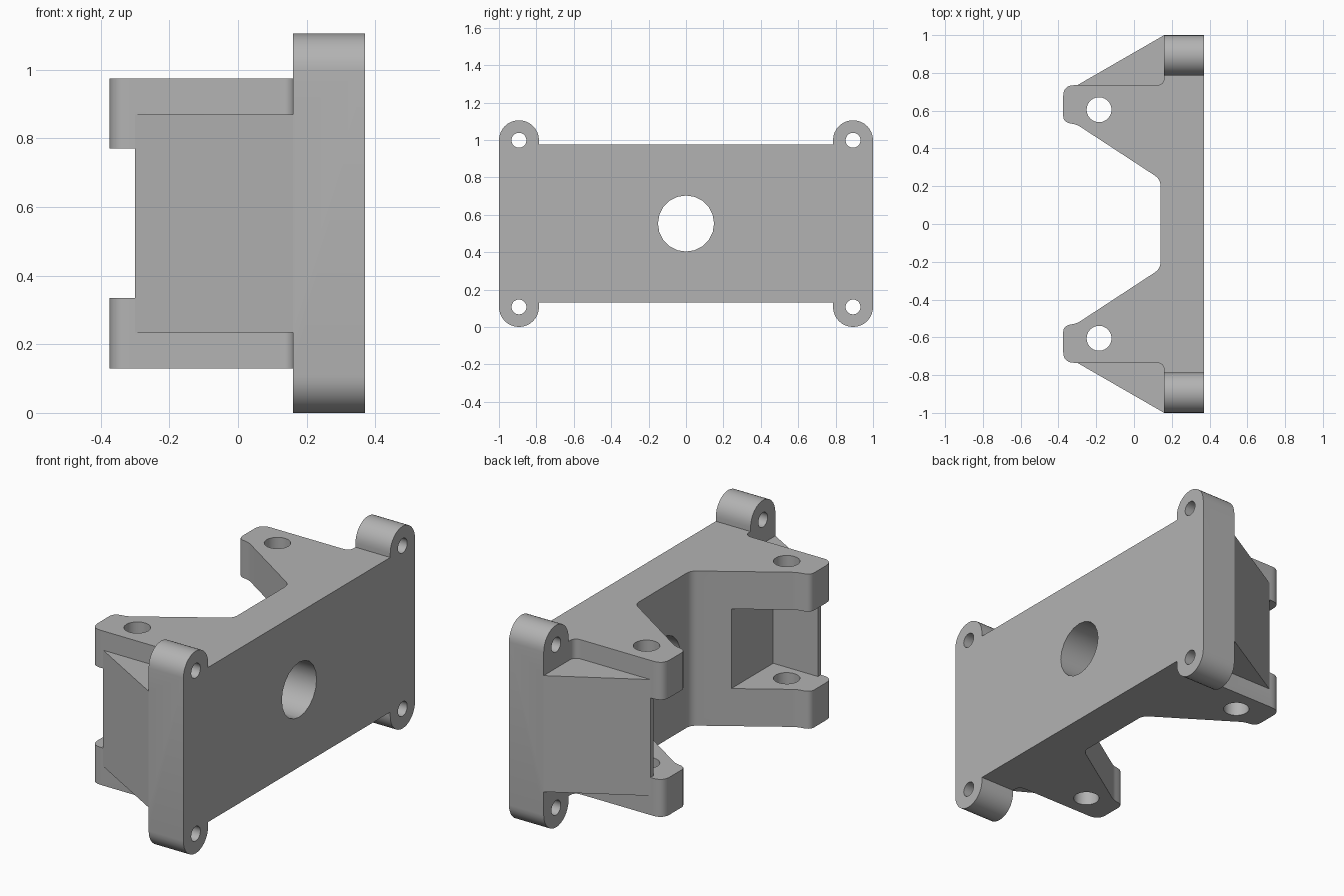
import bpy
import bmesh
import math
from mathutils import Vector, Matrix

default = bpy.data.objects.get("Cube")
if default:
    bpy.data.objects.remove(default, do_unlink=True)

grey = bpy.data.materials.new("matte grey")
grey.use_nodes = True
colour = (0.45, 0.45, 0.45, 1)
grey.diffuse_color = colour
grey.node_tree.nodes["Principled BSDF"].inputs["Base Color"].default_value = colour


def prism(name, outline, low, high, axis="Z"):
    """Extrude a 2D outline along Z (x, y points) or X (y, z points)."""
    bm = bmesh.new()
    place = (lambda p: (p[0], p[1], low)) if axis == "Z" else (lambda p: (low, p[0], p[1]))
    face = bm.faces.new([bm.verts.new(place(p)) for p in outline])
    grown = bmesh.ops.extrude_face_region(bm, geom=[face])["geom"]
    shift = Vector((0, 0, high - low)) if axis == "Z" else Vector((high - low, 0, 0))
    bmesh.ops.translate(bm, vec=shift, verts=[v for v in grown if isinstance(v, bmesh.types.BMVert)])
    bmesh.ops.recalc_face_normals(bm, faces=bm.faces)
    mesh = bpy.data.meshes.new(name)
    bm.to_mesh(mesh)
    bm.free()
    mesh.materials.append(grey)
    obj = bpy.data.objects.new(name, mesh)
    bpy.context.collection.objects.link(obj)
    return obj


def circle(cx, cy, radius, sides, start=0.0, sweep=2 * math.pi):
    closed = sweep > 6
    count = sides if closed else sides + 1
    return [(cx + radius * math.cos(start + sweep * i / sides),
             cy + radius * math.sin(start + sweep * i / sides)) for i in range(count)]


def rounded(corners):
    """Soften each (x, y, cut) corner with a short curve."""
    points = []
    for i, (x, y, cut) in enumerate(corners):
        here = Vector((x, y))
        if not cut:
            points.append((x, y))
            continue
        before = Vector(corners[i - 1][:2])
        after = Vector(corners[(i + 1) % len(corners)][:2])
        a = here + (before - here).normalized() * cut
        b = here + (after - here).normalized() * cut
        for k in range(7):
            t = k / 6
            points.append(tuple(a * (1 - t) ** 2 + here * 2 * t * (1 - t) + b * t * t))
    return points


def combine(target, other, operation):
    mod = target.modifiers.new("combine", "BOOLEAN")
    mod.operation = operation
    mod.solver = "EXACT"
    mod.object = other
    bpy.context.view_layer.objects.active = target
    bpy.ops.object.modifier_apply(modifier=mod.name)
    bpy.data.objects.remove(other, do_unlink=True)


def flip(points):
    return [(x, -y) for x, y in reversed(points)]


# Face plate with four rounded ears
R, EAR_Y, EAR_LOW, EAR_HIGH = 0.107, 0.893, 0.107, 0.998
LOW, HIGH = 0.13, 0.975
top_ear = circle(EAR_Y, EAR_HIGH, R, 16, 0, math.pi) + [(EAR_Y - R, HIGH)]
bottom_ear = [(EAR_Y - R, LOW)] + circle(EAR_Y, EAR_LOW, R, 16, math.pi, math.pi)
side = bottom_ear + top_ear
outline = side + [(-y, z) for y, z in reversed(side)]
plate = prism("mounting_bracket", outline, 0.16, 0.37, "X")

# Twin arms, slotted into upper and lower lugs
half = rounded([(0.16, 0.79, 0), (0.16, 0.735, 0.04), (-0.375, 0.735, 0.06),
                (-0.375, 0.54, 0.035), (-0.30, 0.525, 0.02),
                (0.14, 0.237, 0.035), (0.14, 0, 0)])
arms = prism("arms", half + flip(half[:-1]), LOW, HIGH)
slot = prism("slot", [(-0.5, -0.85), (-0.03, -0.85), (-0.03, 0.85), (-0.5, 0.85)], 0.335, 0.77)
combine(arms, slot, "DIFFERENCE")
combine(plate, arms, "UNION")

# Sloping side gussets
gusset = [(0.16, 1.0), (-0.30, 0.735), (-0.30, 0.71), (0.16, 0.71)]
for shape in (gusset, flip(gusset)):
    combine(plate, prism("gusset", shape, 0.235, 0.87), "UNION")

# Centre bore, ear bolt holes and vertical pin holes
combine(plate, prism("bore", circle(0, 0.553, 0.15, 20), 0, 0.5, "X"), "DIFFERENCE")
for s in (-1, 1):
    for z in (EAR_LOW, EAR_HIGH):
        combine(plate, prism("bolt_hole", circle(s * EAR_Y, z, 0.04, 20), 0.1, 0.5, "X"), "DIFFERENCE")
    combine(plate, prism("pin_hole", circle(-0.185, s * 0.605, 0.066, 24), 0, 1.1), "DIFFERENCE")

# Smooth the round walls, keep edges crisp
bpy.ops.object.select_all(action="DESELECT")
plate.select_set(True)
bpy.context.view_layer.objects.active = plate
bpy.ops.object.shade_smooth_by_angle(angle=math.radians(25))
